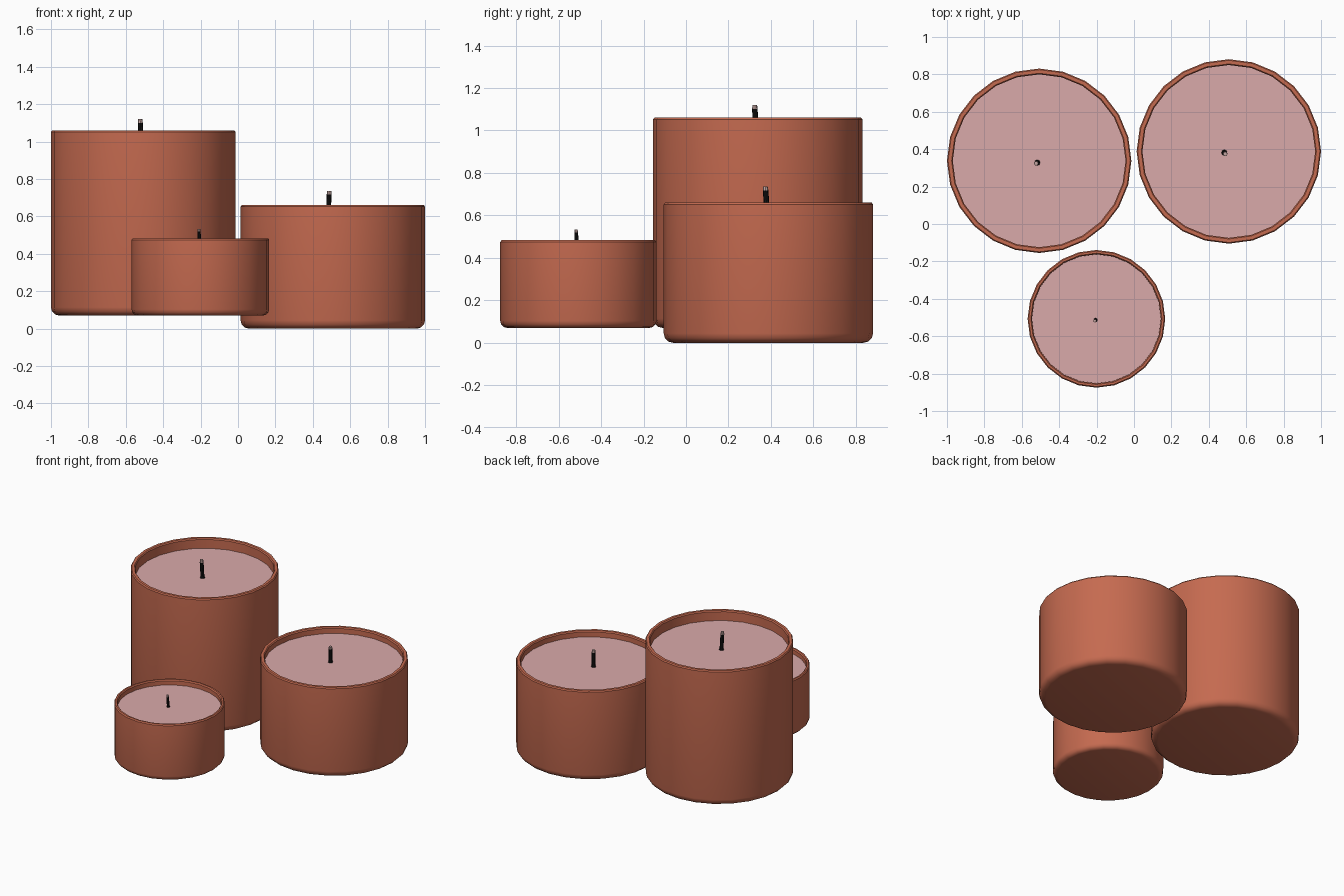
import bpy, bmesh
from math import sin, cos, tau, radians
from mathutils import Vector

if "Cube" in bpy.data.objects:
    bpy.data.objects.remove(bpy.data.objects["Cube"])


def material(name, rgb):
    m = bpy.data.materials.new(name)
    m.diffuse_color = (*rgb, 1)
    m.use_nodes = True
    m.node_tree.nodes["Principled BSDF"].inputs["Base Color"].default_value = m.diffuse_color
    return m


CLAY = material("terracotta", (0.56, 0.145, 0.08))
WAX = material("pink_wax", (0.70, 0.40, 0.40))
BLACK = material("black_wick", (0.006, 0.006, 0.006))
TIP = material("wick_tip", (0.55, 0.38, 0.36))


def finish(name, bm, mat, loc):
    bmesh.ops.recalc_face_normals(bm, faces=bm.faces)
    me = bpy.data.meshes.new(name)
    bm.to_mesh(me)
    bm.free()
    me.materials.append(mat)
    ob = bpy.data.objects.new(name, me)
    bpy.context.collection.objects.link(ob)
    ob.location = loc
    bpy.ops.object.select_all(action='DESELECT')
    ob.select_set(True)
    bpy.context.view_layer.objects.active = ob
    bpy.ops.object.shade_smooth_by_angle(angle=radians(35))
    return ob


def tube(name, rings, sides, mat, loc):
    """Stack of (x, y, z, radius) rings, joined and capped at both ends."""
    bm = bmesh.new()
    loops = [[bm.verts.new((x + r * cos(tau * i / sides), y + r * sin(tau * i / sides), z))
              for i in range(sides)] for x, y, z, r in rings]
    for a, b in zip(loops, loops[1:]):
        for i in range(sides):
            j = (i + 1) % sides
            bm.faces.new((a[i], a[j], b[j], b[i]))
    bm.faces.new(loops[0])
    bm.faces.new(loops[-1])
    return finish(name, bm, mat, loc)


def candle(name, loc, r, h, wall, wax_z, wick_base, wick_top, wick_z, wick_r):
    # Pot: rounded foot, straight wall, softened rim, hollow inside
    k = 0.09 * r
    profile = [(r - k, 0), (r - 0.5 * k, 0.13 * k), (r - 0.13 * k, 0.5 * k), (r, k),
               (r, h - 0.008), (r - 0.006, h), (r - wall + 0.006, h),
               (r - wall, h - 0.008), (r - wall, wall)]
    tube(name + "_pot", [(0, 0, z, q) for q, z in profile], 24, CLAY, loc)

    # Wax surface
    bm = bmesh.new()
    bmesh.ops.create_circle(bm, cap_ends=True, segments=24, radius=r - wall)
    finish(name + "_wax", bm, WAX, Vector(loc) + Vector((0, 0, wax_z)))

    # Leaning wick with a flared foot, and its pale tip
    a = Vector((*wick_base, wax_z - 0.005))
    b = Vector((*wick_top, wick_z))
    t = a.lerp(b, 0.86)
    m = a.lerp(b, 0.2)
    tube(name + "_wick", [(*a, wick_r * 1.25), (*m, wick_r), (*t, wick_r)], 8, BLACK, loc)
    tube(name + "_wick_tip", [(*t, wick_r), (*b, wick_r * 0.85)], 8, TIP, loc)


candle("tall_candle", (-0.507, 0.338, 0.07), 0.493, 0.99, 0.031, 0.917,
       (-0.010, -0.010), (-0.016, -0.014), 1.05, 0.013)
candle("medium_candle", (0.507, 0.388, 0), 0.493, 0.66, 0.031, 0.615,
       (-0.024, -0.006), (-0.019, -0.014), 0.735, 0.013)
candle("small_candle", (-0.201, -0.507, 0.07), 0.368, 0.413, 0.023, 0.374,
       (-0.005, -0.006), (-0.008, -0.011), 0.463, 0.009)
